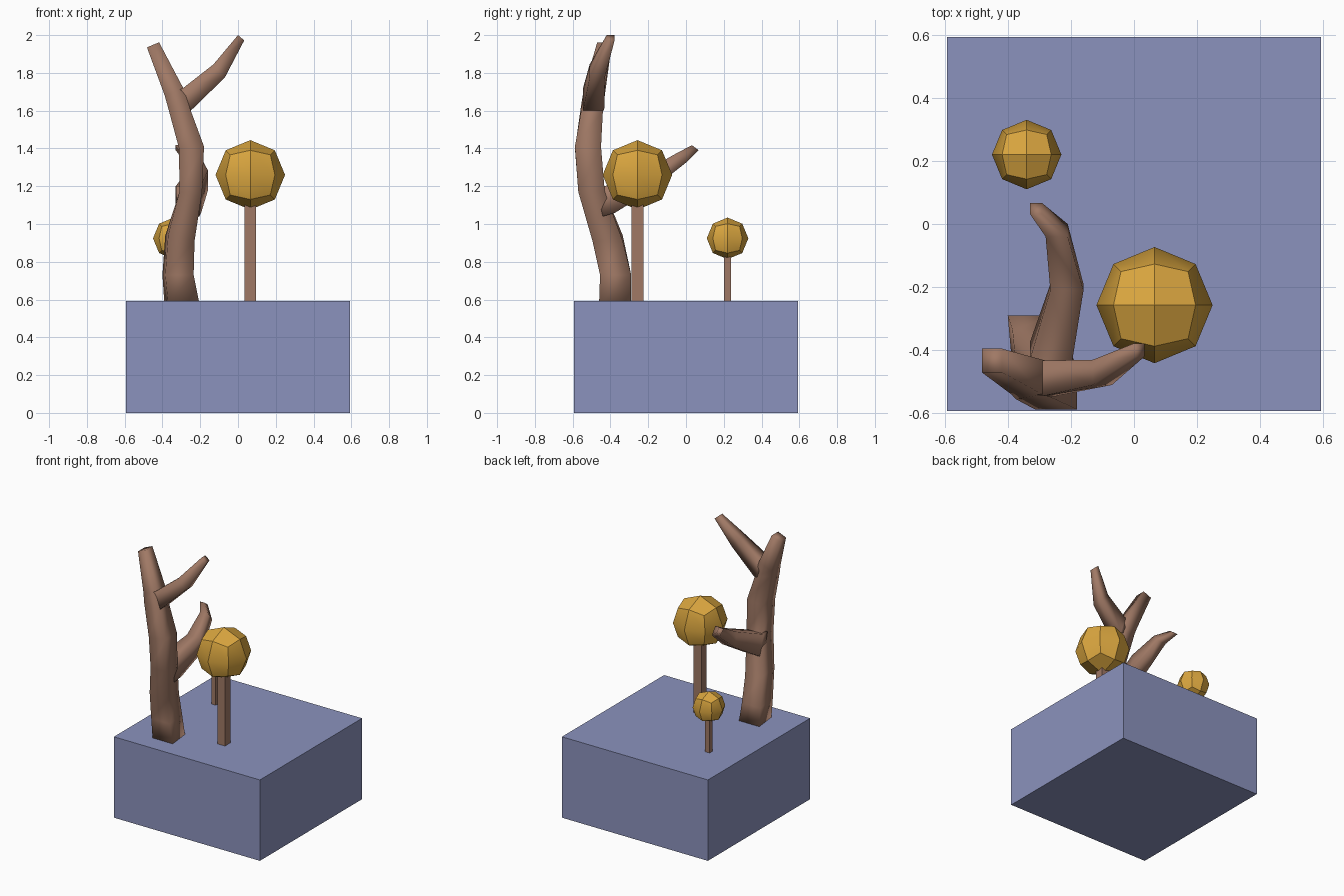
import bpy, bmesh
from mathutils import Vector

if "Cube" in bpy.data.objects:
    bpy.data.objects.remove(bpy.data.objects["Cube"])


def material(name, rgb):
    m = bpy.data.materials.new(name)
    m.diffuse_color = (*rgb, 1)
    m.use_nodes = True
    m.node_tree.nodes["Principled BSDF"].inputs["Base Color"].default_value = m.diffuse_color
    return m


STONE = material("base_blue", (0.26, 0.29, 0.51))
BARK = material("bark", (0.35, 0.19, 0.13))
LEAF = material("foliage", (0.70, 0.38, 0.05))


def finish(bm, name, mat):
    bmesh.ops.recalc_face_normals(bm, faces=bm.faces)
    me = bpy.data.meshes.new(name)
    bm.to_mesh(me)
    bm.free()
    ob = bpy.data.objects.new(name, me)
    ob.data.materials.append(mat)
    bpy.context.collection.objects.link(ob)
    return ob


def box(name, lo, hi, mat):
    bm = bmesh.new()
    bmesh.ops.create_cube(bm, size=1)
    lo, hi = Vector(lo), Vector(hi)
    for v in bm.verts:
        v.co = (lo + hi) / 2 + v.co * (hi - lo)
    return finish(bm, name, mat)


def ball(name, centre, r):
    # cube cut 2x2 per side and pushed out to a sphere
    bm = bmesh.new()
    bmesh.ops.create_cube(bm, size=2)
    bmesh.ops.subdivide_edges(bm, edges=bm.edges[:], cuts=1, use_grid_fill=True)
    for v in bm.verts:
        v.co = v.co.normalized() * r
    for e in bm.edges:  # only the equator stays soft
        e.smooth = all(abs(v.co.z) < 1e-4 for v in e.verts)
    for f in bm.faces:
        f.smooth = True
    bmesh.ops.translate(bm, verts=bm.verts, vec=centre)
    return finish(bm, name, LEAF)


def limb(bm, rings):
    # loft four-cornered rings into a capped limb
    loops = [[bm.verts.new(p) for p in ring] for ring in rings]
    for a, b in zip(loops, loops[1:]):
        for i in range(4):
            j = (i + 1) % 4
            bm.faces.new((a[i], a[j], b[j], b[i]))
    bm.faces.new(loops[0])
    bm.faces.new(loops[-1])


def side_ring(xl, zl, xr, zr, yf, yb, skew=0):
    return [(xl, yf, zl), (xr, yf, zr), (xr + skew, yb, zr), (xl + skew, yb, zl)]


def rear_ring(xl, xr, y_low, z_low, y_up, z_up):
    return [(xl, y_low, z_low), (xr, y_low, z_low), (xr, y_up, z_up), (xl, y_up, z_up)]


# square base
box("base", (-0.592, -0.592, 0), (0.592, 0.592, 0.593), STONE)

# two round trees: x, y, trunk half width, ball height, ball radius
for label, x, y, w, z, r in (("large", 0.065, -0.257, 0.031, 1.26, 0.184),
                             ("small", -0.34, 0.22, 0.018, 0.924, 0.11)):
    box(label + "_round_tree_trunk", (x - w, y - w, 0.58), (x + w, y + w, z - r * 0.6), BARK)
    ball(label + "_round_tree_foliage", (x, y, z), r)

# bare tree: trunk running into the left limb
bm = bmesh.new()
limb(bm, [side_ring(*r) for r in (
    (-0.37, 0.58, -0.205, 0.58, -0.46, -0.29, -0.02),
    (-0.385, 0.73, -0.235, 0.73, -0.455, -0.29, -0.015),
    (-0.37, 0.94, -0.23, 0.91, -0.495, -0.335, -0.015),
    (-0.31, 1.17, -0.19, 1.17, -0.57, -0.43),
    (-0.312, 1.40, -0.18, 1.41, -0.588, -0.45),
    (-0.374, 1.63, -0.25, 1.60, -0.555, -0.44),
    (-0.388, 1.68, -0.29, 1.72, -0.54, -0.43),
    (-0.482, 1.935, -0.418, 1.962, -0.47, -0.395))])
# right branch
limb(bm, [side_ring(*r) for r in (
    (-0.31, 1.71, -0.27, 1.60, -0.54, -0.435),
    (-0.29, 1.72, -0.25, 1.60, -0.545, -0.433),
    (-0.13, 1.845, -0.07, 1.775, -0.51, -0.43),
    (0.0, 2.0, 0.033, 1.972, -0.42, -0.378))])
# rear branch
limb(bm, [rear_ring(*r) for r in (
    (-0.325, -0.205, -0.44, 1.04, -0.48, 1.20),
    (-0.33, -0.195, -0.375, 1.06, -0.43, 1.20),
    (-0.265, -0.16, -0.19, 1.175, -0.21, 1.285),
    (-0.28, -0.21, 0.0, 1.325, -0.04, 1.38),
    (-0.33, -0.292, 0.067, 1.39, 0.032, 1.417))])
for f in bm.faces:
    f.smooth = True
for e in bm.edges:
    e.smooth = e.calc_face_angle(0) < 0.7
finish(bm, "bare_tree", BARK)
